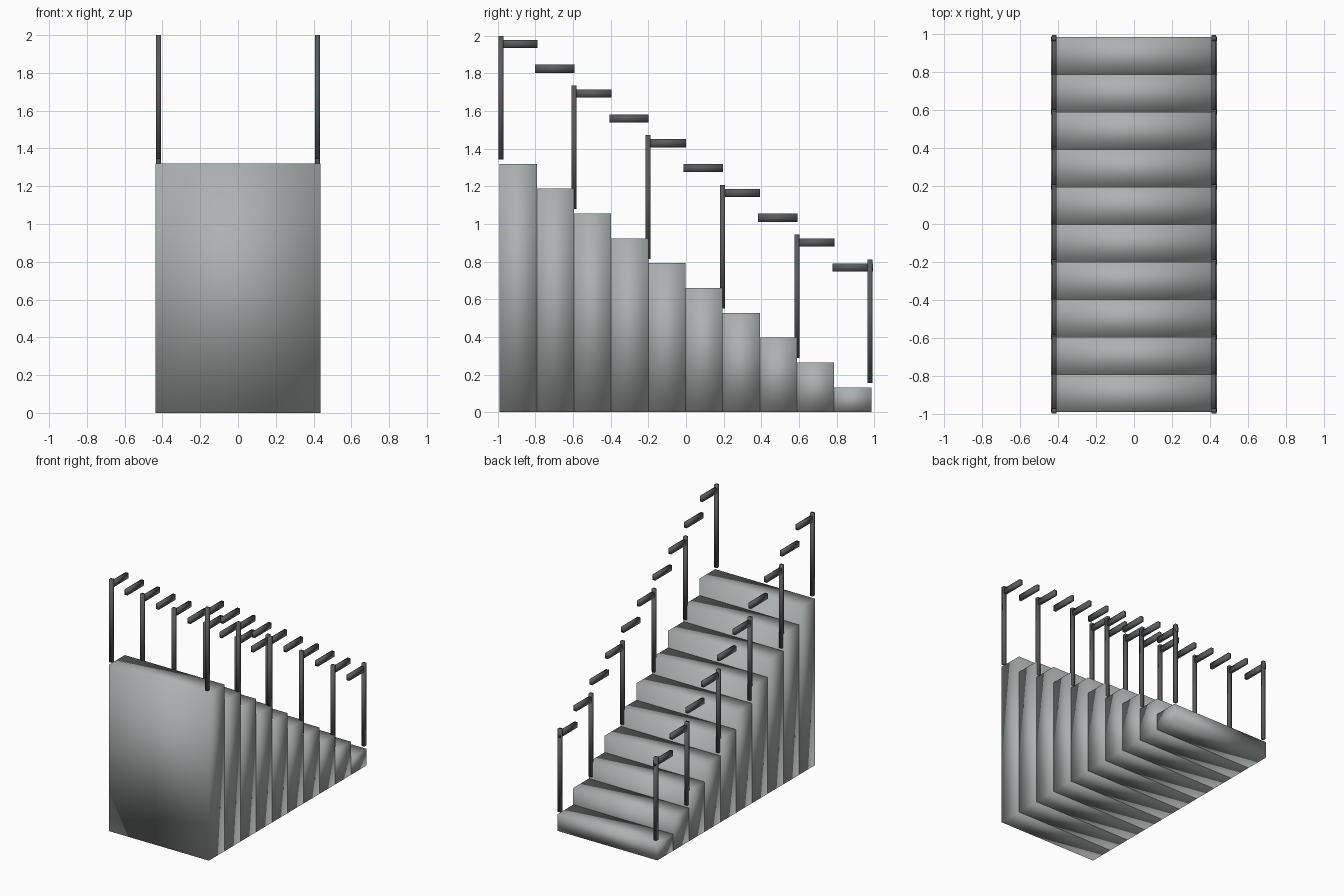
import bpy
import bmesh
from mathutils import Vector

if "Cube" in bpy.data.objects:
    bpy.data.objects.remove(bpy.data.objects["Cube"], do_unlink=True)


def make_material(name, colour):
    mat = bpy.data.materials.new(name)
    mat.use_nodes = True
    mat.diffuse_color = (*colour, 1)
    mat.node_tree.nodes["Principled BSDF"].inputs["Base Color"].default_value = (*colour, 1)
    return mat


stone = make_material("stone grey", (0.42, 0.44, 0.44))
metal = make_material("dark metal", (0.1, 0.105, 0.11))


def box(name, low, high, mat):
    """Soft-shaded block between two opposite corners."""
    low, high = Vector(low), Vector(high)
    bm = bmesh.new()
    bmesh.ops.create_cube(bm, size=1)
    bmesh.ops.scale(bm, vec=high - low, verts=bm.verts)
    for face in bm.faces:
        face.smooth = True
    mesh = bpy.data.meshes.new(name)
    bm.to_mesh(mesh)
    bm.free()
    mesh.materials.append(mat)
    obj = bpy.data.objects.new(name, mesh)
    obj.location = (low + high) / 2
    bpy.context.collection.objects.link(obj)
    return obj


STEPS = 10
TREAD, RISE = 0.1975, 0.132
START = -0.99
HALF_WIDTH = 0.438
RAIL_X, RAIL_HALF = 0.42, 0.013


def edge(i):
    return START + TREAD * i


# Steps: full-height blocks descending towards the back
for i in range(STEPS):
    box(f"step_{i + 1}", (-HALF_WIDTH, edge(i), 0),
        (HALF_WIDTH, edge(i + 1), RISE * (STEPS - i)), stone)

# Post centres and the step each one stands over
posts = [(edge(0) + 0.007, 0)]
posts += [(edge(i) - 0.001, i) for i in range(2, STEPS, 2)]
posts += [(edge(STEPS) - 0.008, STEPS - 1)]

for side, x in (("left", RAIL_X), ("right", -RAIL_X)):
    x0, x1 = x - RAIL_HALF, x + RAIL_HALF
    # Upright posts
    for n, (y, i) in enumerate(posts):
        foot = RISE * (STEPS - i) + 0.023
        box(f"{side}_post_{n + 1}", (x0, y - RAIL_HALF, foot),
            (x1, y + RAIL_HALF, foot + 0.657), metal)
    # Level handrail pieces, one per step
    for i in range(STEPS):
        z = 1.957 - RISE * i
        y0 = edge(i) - (0.01 if i % 2 else 0.002)
        y1 = edge(i + 1) + (0.009 if i == STEPS - 1 else 0.002)
        box(f"{side}_handrail_{i + 1}", (x0 + 0.001, y0, z - 0.0215),
            (x1 - 0.001, y1, z + 0.0215), metal)
